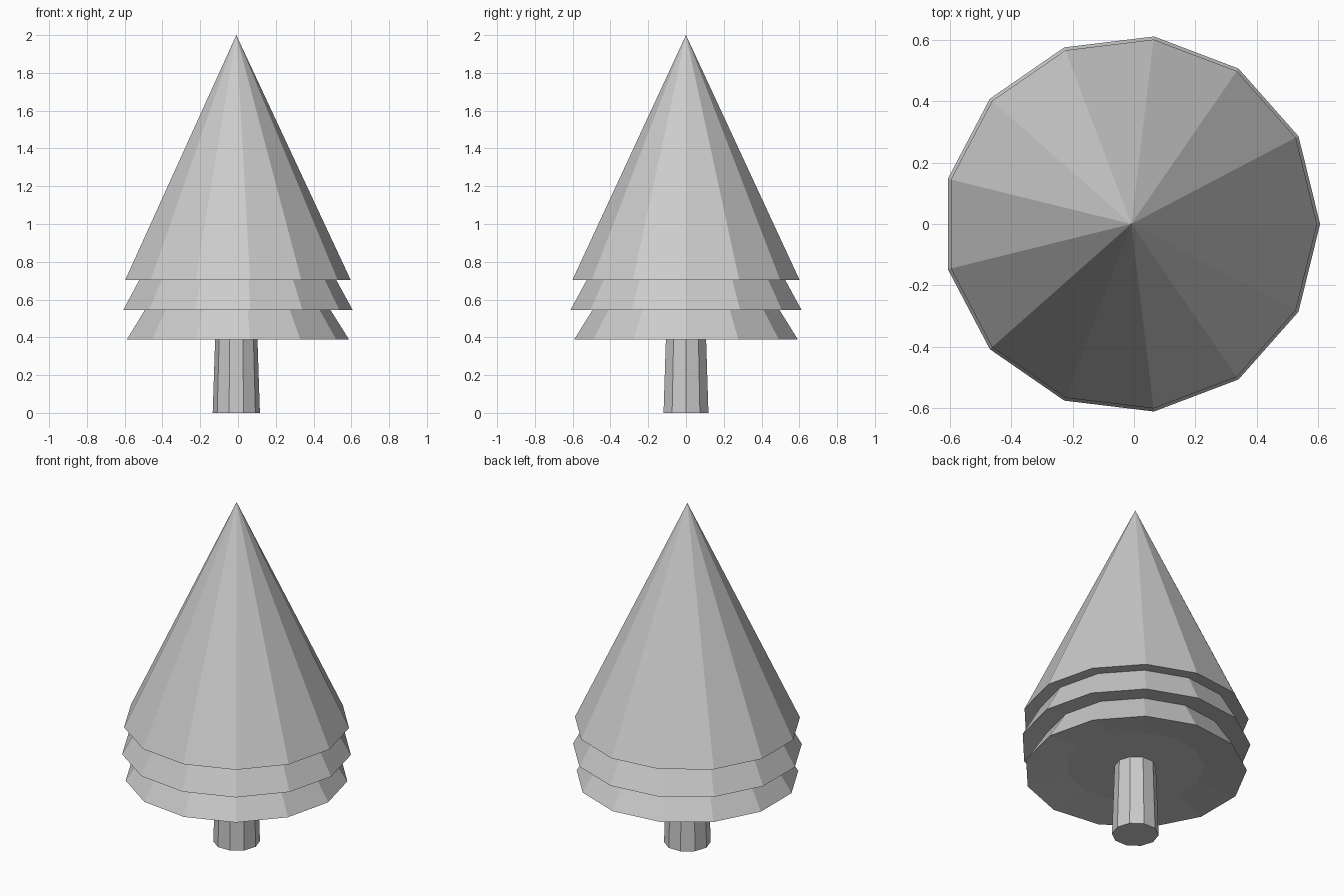
import bpy
import bmesh
from math import cos, sin, tau

if "Cube" in bpy.data.objects:
    bpy.data.objects.remove(bpy.data.objects["Cube"])

CX = -0.009  # axis offset that centres the 13-sided outline


def lathe(name, sides, profile):
    """Flat-shaded solid from (radius, z) points; radius 0 makes a tip."""
    bm = bmesh.new()
    rings = []
    for r, z in profile:
        n = sides if r > 0 else 1
        rings.append([bm.verts.new((CX + r * cos(tau * i / sides),
                                    r * sin(tau * i / sides), z)) for i in range(n)])
    for a, b in zip(rings, rings[1:]):
        for i in range(sides):
            j = (i + 1) % sides
            if len(b) == 1:
                bm.faces.new((a[i], a[j], b[0]))
            else:
                bm.faces.new((a[i], a[j], b[j], b[i]))
    for ring in (rings[0], rings[-1]):
        if len(ring) > 1:
            bm.faces.new(ring)
    bmesh.ops.recalc_face_normals(bm, faces=bm.faces)
    mesh = bpy.data.meshes.new(name)
    bm.to_mesh(mesh)
    bm.free()
    obj = bpy.data.objects.new(name, mesh)
    bpy.context.collection.objects.link(obj)
    return obj


# Tapered ten-sided trunk, running up into the foliage
lathe("trunk", 10, [(0.125, 0.0), (0.11, 0.45)])

# Three foliage cones with slightly recessed undersides
tiers = [("lower", 0.597, 0.388, 1.34),
         ("middle", 0.616, 0.545, 1.67),
         ("upper", 0.606, 0.703, 2.0)]
for label, radius, base, tip in tiers:
    lathe(label + "_foliage", 13,
          [(radius * 0.62, base + 0.03), (radius, base), (0, tip)])
